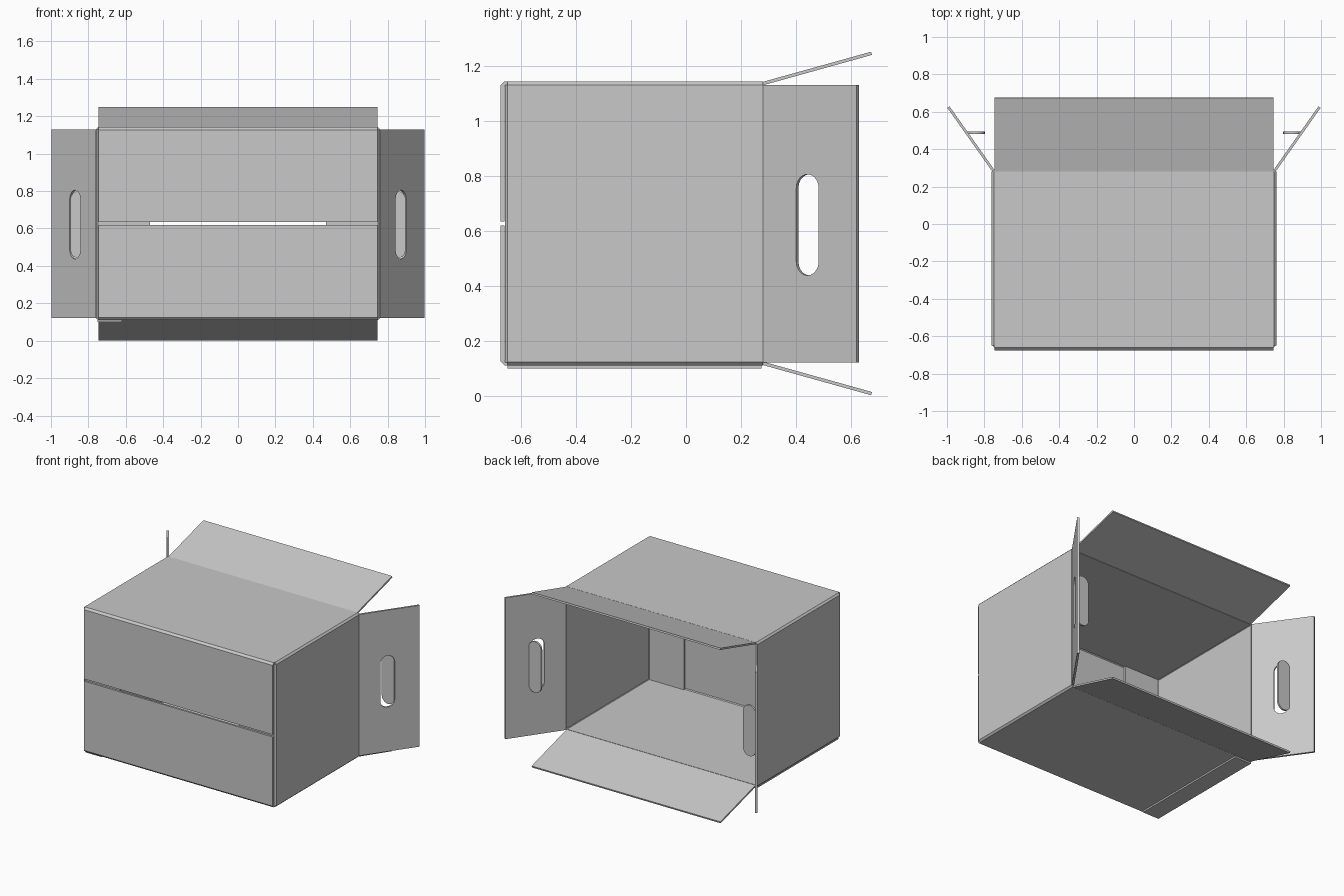
import bpy
import math
from mathutils import Matrix, Vector

if "Cube" in bpy.data.objects:
    bpy.data.objects.remove(bpy.data.objects["Cube"], do_unlink=True)

BOARD = 0.014            # board thickness
MID = 0.626              # height of the box centre
HALF_W, HALF_H = 0.754, 0.509
FRONT, BACK = -0.65, 0.28

card = bpy.data.materials.new("grey_cardboard")
card.use_nodes = True
grey = (0.58, 0.58, 0.58, 1)
card.diffuse_color = grey
card.node_tree.nodes["Principled BSDF"].inputs["Base Color"].default_value = grey


def add_object(name, mesh):
    obj = bpy.data.objects.new(name, mesh)
    bpy.context.collection.objects.link(obj)
    mesh.materials.clear()
    mesh.materials.append(card)
    return obj


def sheet(name, path, axis, lo, hi, closed=False, thick=BOARD):
    """Sweep a 2D path along an axis and thicken it into board."""
    n = len(path)
    verts = []
    for level in (lo, hi):
        for point in path:
            co = list(point)
            co.insert(axis, level)
            verts.append(co)
    count = n if closed else n - 1
    faces = [(i, (i + 1) % n, n + (i + 1) % n, n + i) for i in range(count)]
    mesh = bpy.data.meshes.new(name)
    mesh.from_pydata(verts, [], faces)
    obj = add_object(name, mesh)
    mod = obj.modifiers.new("board", "SOLIDIFY")
    mod.thickness = thick
    mod.offset = 0
    mod.use_even_offset = True
    return obj


def slot(u0, u1, v0, v1, steps=10):
    """Outline of an upright slot with round ends."""
    r = (u1 - u0) / 2
    points = []
    for centre, start in ((v1 - r, 0), (v0 + r, math.pi)):
        for i in range(steps + 1):
            a = start + math.pi * i / steps
            points.append((u0 + r + r * math.cos(a), centre + r * math.sin(a)))
    return points


def cutout(name, outlines, origin, direction):
    """Flat upright board; outlines after the first become holes."""
    curve = bpy.data.curves.new(name, "CURVE")
    curve.dimensions = "2D"
    curve.fill_mode = "BOTH"
    curve.extrude = BOARD / 2
    for outline in outlines:
        spline = curve.splines.new("POLY")
        spline.points.add(len(outline) - 1)
        for p, (u, v) in zip(spline.points, outline):
            p.co = (u, v, 0, 1)
        spline.use_cyclic_u = True
    temp = bpy.data.objects.new(name + "_outline", curve)
    bpy.context.collection.objects.link(temp)
    bpy.context.view_layer.update()
    graph = bpy.context.evaluated_depsgraph_get()
    mesh = bpy.data.meshes.new_from_object(temp.evaluated_get(graph))
    bpy.data.objects.remove(temp, do_unlink=True)
    d = Vector(direction).normalized()
    up = Vector((0, 0, 1))
    turn = Matrix((d, up, d.cross(up))).transposed().to_4x4()
    mesh.transform(Matrix.Translation(origin) @ turn)
    for poly in mesh.polygons:
        poly.use_smooth = False
    return add_object(name, mesh)


# Four walls, with softly folded corners
c = 0.008
corners = []
for sx, sz in ((1, 1), (-1, 1), (-1, -1), (1, -1)):
    a = (sx * HALF_W, MID + sz * (HALF_H - c))
    b = (sx * (HALF_W - c), MID + sz * HALF_H)
    corners += [a, b] if sx == sz else [b, a]
sheet("box_walls", corners, 1, FRONT, BACK, closed=True)

# Top and bottom: closed front flaps and open back flaps
for s, side in ((1, "upper"), (-1, "lower")):
    z = MID + s * HALF_H
    sheet(side + "_front_flap",
          [(-0.668, MID + s * 0.008), (-0.668, z - s * 0.01),
           (-0.658, z), (FRONT, z)], 0, -0.745, 0.745)
    sheet(side + "_back_flap", [(BACK, z), (0.675, z + s * 0.11)],
          0, -0.745, 0.745, thick=0.012)

# Sides: inner front flaps, open handle flaps and folded handle tabs
low, high = MID - HALF_H + 0.004, MID + HALF_H - 0.006
for s, side in ((1, "left"), (-1, "right")):
    sheet(side + "_inner_flap",
          [(s * 0.47, -0.653), (s * 0.745, -0.653), (s * HALF_W, -0.645)],
          2, low, high, thick=0.012)
    hinge = Vector((s * 0.752, 0.285, 0))
    out = Vector((s * 0.24, 0.34, 0)).normalized()
    panel = [(0, low), (0.416, low), (0.416, high), (0, high)]
    cutout(side + "_handle_flap", [panel, slot(0.147, 0.247, 0.437, 0.805)],
           hinge, out)
    cutout(side + "_handle_tab", [slot(0, 0.098, 0.439, 0.803)],
           hinge + out * 0.249, (-s, 0, 0))

# Glue strip under the bottom wall
sheet("glue_strip", [(-0.75, 0.105), (-0.62, 0.105)], 1, FRONT, 0.275,
      thick=0.012)
